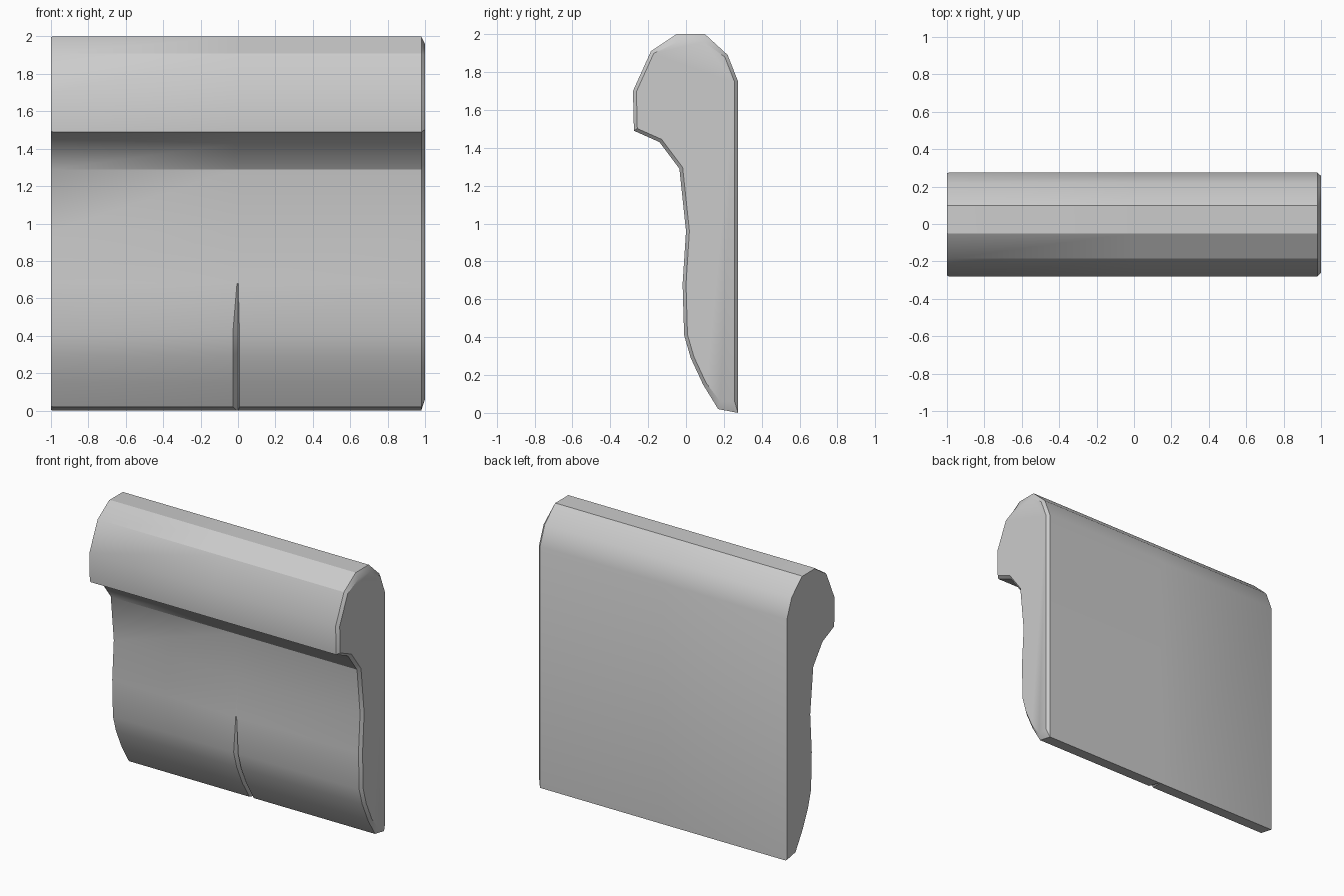
import bpy, bmesh
from mathutils import Vector

if "Cube" in bpy.data.objects:
    bpy.data.objects.remove(bpy.data.objects["Cube"])

# Side profile (y, z): back bottom, up the front, over the rounded top, down the back
PROFILE = [Vector(p) for p in [
    (0.275, 0.0), (0.17, 0.02), (0.09, 0.15), (0.025, 0.29), (-0.01, 0.41),
    (-0.018, 0.68), (0.0, 0.96), (-0.035, 1.29), (-0.14, 1.43), (-0.275, 1.49),
    (-0.28, 1.70), (-0.185, 1.91), (-0.05, 2.0), (0.10, 2.0), (0.22, 1.89),
    (0.275, 1.75)]]


def inset(points, d):
    """Move every profile edge inward by d (mitred corners)."""
    out, n = [], len(points)
    for i, p in enumerate(points):
        a = (p - points[i - 1]).normalized()
        b = (points[(i + 1) % n] - p).normalized()
        na, nb = Vector((a.y, -a.x)), Vector((b.y, -b.x))
        m = (na + nb).normalized()
        out.append(p + m * d / max(m.dot(na), 0.5))
    return out


def notched(points):
    """Push the lower front back to form the tapering centre slit."""
    depth = {1: (0.025, 0.02), 2: (0.035, 0.01), 3: (0.035, 0.0), 4: (0.025, 0.0)}
    return [p + Vector(depth.get(i, (0, 0))) for i, p in enumerate(points)]


def narrow(x):
    """Slit edges converge to x = 0 at the top of the slit."""
    return [x if i in (1, 2, 3, 4) else x * 0.2 for i in range(len(PROFILE))]


n = len(PROFILE)
right_end = inset(PROFILE, 0.018)
right_end[0].y = right_end[1].y = 0.06
for i in (12, 13):
    right_end[i].y = 1.96
sections = [
    ([-1.0] * n, inset(PROFILE, 0.004)),
    ([-0.99] * n, PROFILE),
    (narrow(-0.028), PROFILE),
    ([0.0] * n, notched(PROFILE)),
    (narrow(0.008), PROFILE),
    ([0.98] * n, PROFILE),
    ([1.0] * n, right_end)]

# Loft the sections into one body
bm = bmesh.new()
rings = [[bm.verts.new((x, p.x, p.y)) for x, p in zip(xs, pts)] for xs, pts in sections]
for a, b in zip(rings, rings[1:]):
    for i in range(n):
        j = (i + 1) % n
        bm.faces.new((a[i], a[j], b[j], b[i]))
bm.faces.new(rings[0])
bm.faces.new(rings[-1])
bmesh.ops.recalc_face_normals(bm, faces=bm.faces)
mesh = bpy.data.meshes.new("moulding_block")
bm.to_mesh(mesh)
bm.free()
body = bpy.data.objects.new("moulding_block", mesh)
bpy.context.collection.objects.link(body)
bpy.context.view_layer.objects.active = body
body.select_set(True)
bpy.ops.object.shade_smooth_by_angle(angle=0.52)
